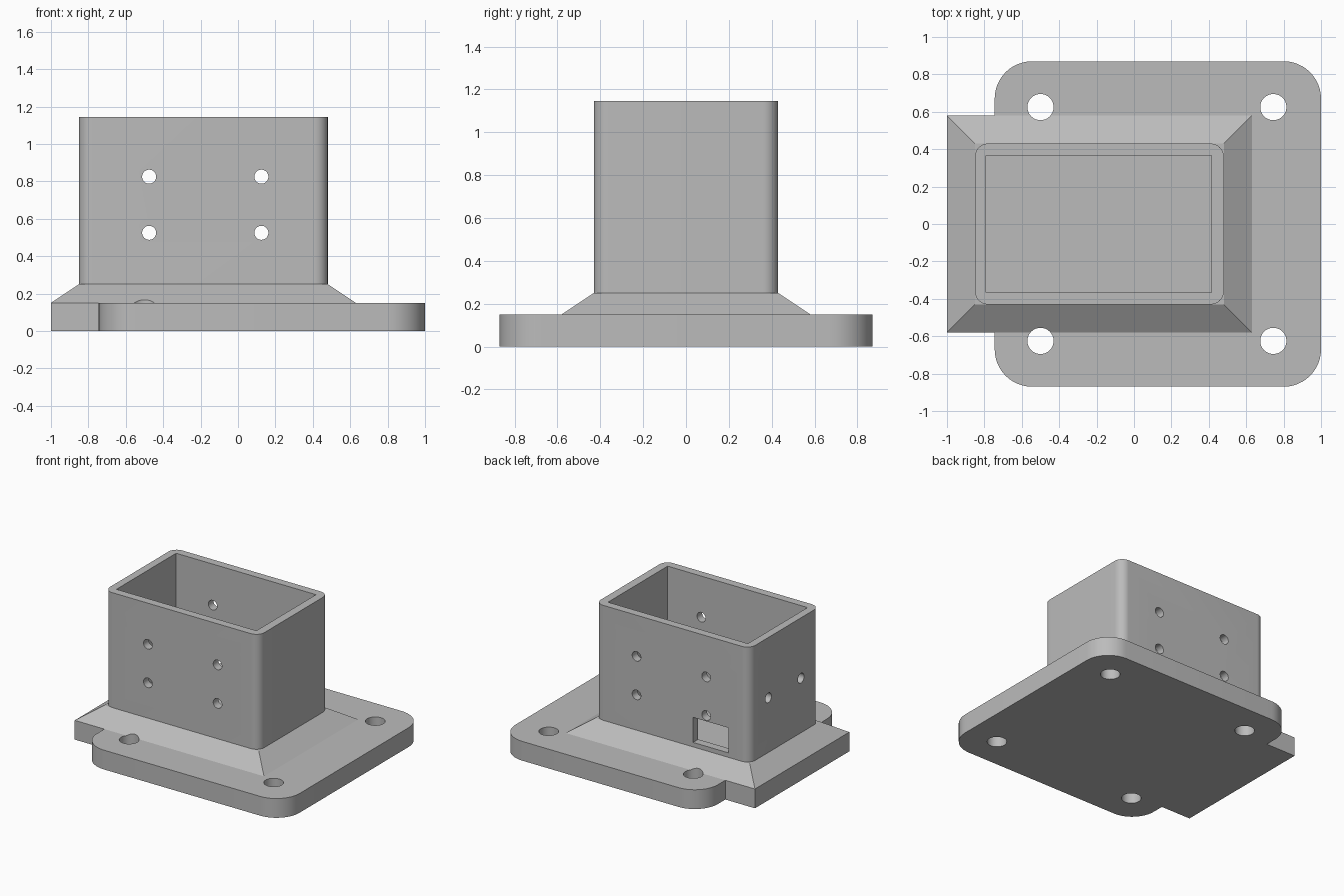
import bpy
import math

default = bpy.data.objects.get("Cube")
if default:
    bpy.data.objects.remove(default, do_unlink=True)

# Single grey material
grey = bpy.data.materials.new("plain grey")
grey.use_nodes = True
grey.diffuse_color = (0.5, 0.5, 0.5, 1)
grey.node_tree.nodes["Principled BSDF"].inputs["Base Color"].default_value = (0.5, 0.5, 0.5, 1)


def loft(name, rings):
    """Closed solid through rings of equal point count."""
    n = len(rings[0])
    verts = [p for ring in rings for p in ring]
    faces = [tuple(reversed(range(n))), tuple(range(len(verts) - n, len(verts)))]
    for r in range(len(rings) - 1):
        for i in range(n):
            j = (i + 1) % n
            faces.append((r * n + i, r * n + j, (r + 1) * n + j, (r + 1) * n + i))
    mesh = bpy.data.meshes.new(name)
    mesh.from_pydata(verts, [], faces)
    mesh.materials.append(grey)
    obj = bpy.data.objects.new(name, mesh)
    bpy.context.collection.objects.link(obj)
    return obj


def rect(x0, x1, y0, y1, z, radius=0, steps=12):
    """Counter-clockwise rectangle, optionally with rounded corners."""
    if not radius:
        return [(x0, y0, z), (x1, y0, z), (x1, y1, z), (x0, y1, z)]
    centres = [(x1 - radius, y1 - radius), (x0 + radius, y1 - radius),
               (x0 + radius, y0 + radius), (x1 - radius, y0 + radius)]
    ring = []
    for k, (cx, cy) in enumerate(centres):
        for s in range(steps + 1):
            a = math.pi / 2 * (k + s / steps)
            ring.append((cx + radius * math.cos(a), cy + radius * math.sin(a), z))
    return ring


def block(name, x0, x1, y0, y1, z0, z1, radius=0):
    return loft(name, [rect(x0, x1, y0, y1, z, radius) for z in (z0, z1)])


def drill(location, radius, depth, rotation=(0, 0, 0)):
    bpy.ops.mesh.primitive_cylinder_add(vertices=40, radius=radius, depth=depth,
                                        location=location, rotation=rotation)
    return bpy.context.object


def combine(target, tool, operation="DIFFERENCE"):
    """Apply a boolean and discard the tool."""
    tool.hide_render = True
    mod = target.modifiers.new("boolean", "BOOLEAN")
    mod.operation = operation
    mod.solver = "EXACT"
    mod.object = tool
    bpy.context.view_layer.objects.active = target
    bpy.ops.object.modifier_apply(modifier=mod.name)
    bpy.data.objects.remove(tool, do_unlink=True)


# Rounded mounting plate
base = block("mounting_base", -0.745, 1, -0.87, 0.87, 0, 0.15, 0.2)

# Sloped collar that overhangs the plate on one end
foot = (-1, 0.63, -0.58, 0.58)
collar = loft("collar", [rect(*foot, 0), rect(*foot, 0.15),
                         rect(-0.85, 0.48, -0.43, 0.43, 0.25)])
combine(base, collar, "UNION")

# Corner screw holes
for x in (-0.5, 0.745):
    for y in (-0.625, 0.625):
        combine(base, drill((x, y, 0.2), 0.07, 1))

# Rectangular socket with a sharp-cornered cavity
socket = block("socket_walls", -0.85, 0.48, -0.43, 0.43, 0.25, 1.145, 0.07)
combine(socket, block("cavity", -0.79, 0.415, -0.367, 0.367, 0, 2))

# Cross holes through the front and back walls
for x in (-0.475, 0.125):
    for z in (0.525, 0.825):
        combine(socket, drill((x, 0, z), 0.0375, 2, (math.pi / 2, 0, 0)))

# Pair of holes in the right end wall
for y in (-0.2, 0.2):
    combine(socket, drill((-0.85, y, 0.675), 0.0375, 0.4, (0, math.pi / 2, 0)))

# Cable window in the back wall
combine(socket, block("window_cutter", -0.665, -0.362, 0.3, 0.6, 0.285, 0.48))

# Smooth the rounded corners and hole walls only
bpy.ops.object.select_all(action="DESELECT")
for obj in (base, socket):
    obj.data.materials.clear()
    obj.data.materials.append(grey)
    for face in obj.data.polygons:
        face.material_index = 0
    obj.select_set(True)
bpy.context.view_layer.objects.active = base
bpy.ops.object.shade_smooth_by_angle(angle=math.radians(25))
